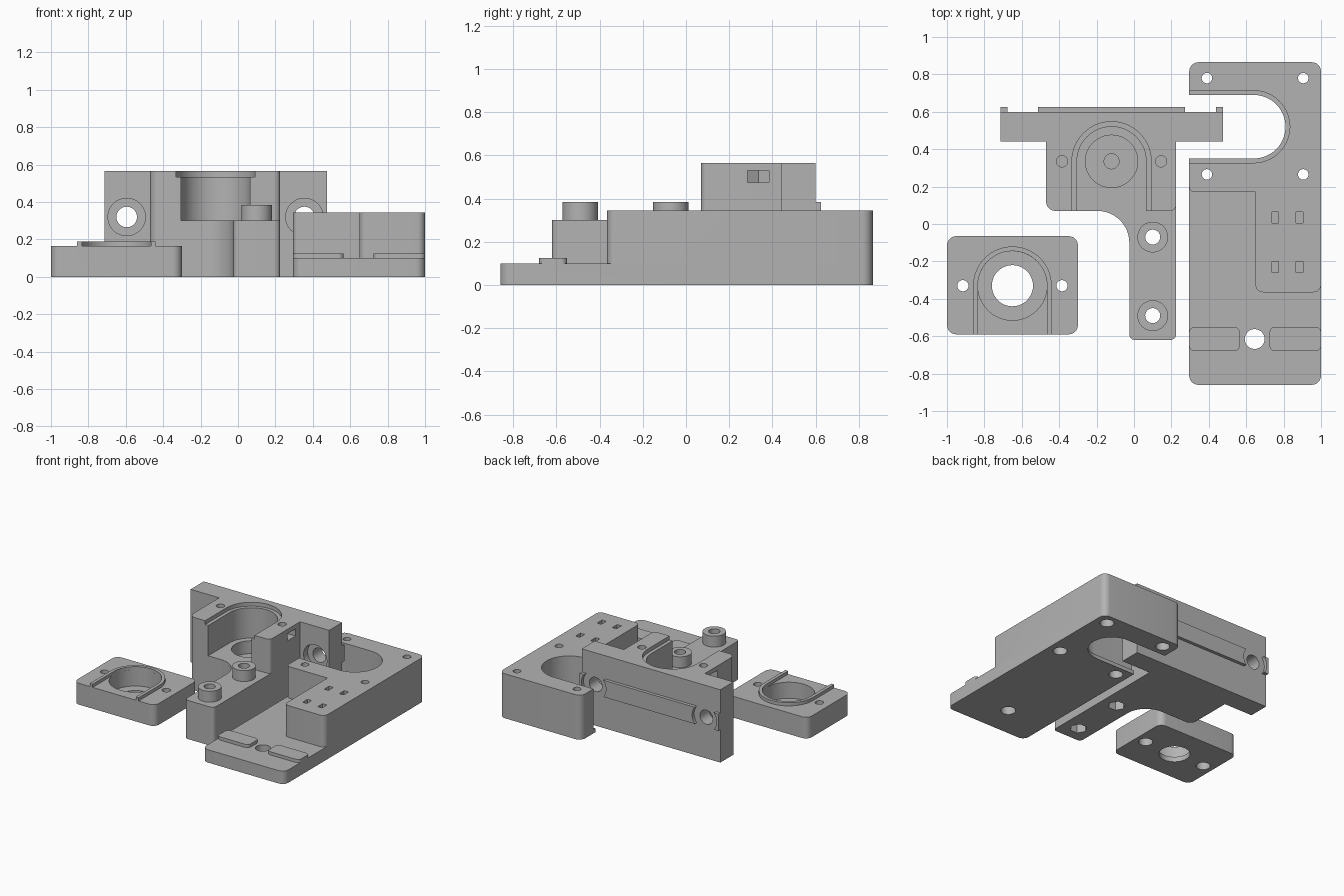
import bpy, bmesh
from math import sin, cos, pi, radians
from mathutils import Vector, Matrix

if "Cube" in bpy.data.objects:
    bpy.data.objects.remove(bpy.data.objects["Cube"])

grey = bpy.data.materials.new("plain_grey")
grey.use_nodes = True
grey.diffuse_color = (0.45, 0.45, 0.45, 1)
grey.node_tree.nodes["Principled BSDF"].inputs["Base Color"].default_value = (0.45, 0.45, 0.45, 1)


def prism(name, points, z0, z1):
    """Extrude a plan outline from z0 to z1."""
    bm = bmesh.new()
    face = bm.faces.new([bm.verts.new((p[0], p[1], z0)) for p in points])
    top = bmesh.ops.extrude_face_region(bm, geom=[face])["geom"]
    moved = [v for v in top if isinstance(v, bmesh.types.BMVert)]
    bmesh.ops.translate(bm, verts=moved, vec=(0, 0, z1 - z0))
    bmesh.ops.recalc_face_normals(bm, faces=bm.faces)
    mesh = bpy.data.meshes.new(name)
    bm.to_mesh(mesh)
    bm.free()
    mesh.materials.append(grey)
    ob = bpy.data.objects.new(name, mesh)
    bpy.context.collection.objects.link(ob)
    return ob


def rounded(name, corners, z0, z1, steps=8):
    """Prism whose square corners (x, y, radius) are filleted."""
    pts = []
    for i, (x, y, r) in enumerate(corners):
        p = Vector((x, y))
        if r == 0:
            pts.append(p)
            continue
        u = (Vector(corners[i - 1][:2]) - p).normalized()
        v = (Vector(corners[(i + 1) % len(corners)][:2]) - p).normalized()
        for k in range(steps + 1):
            t = pi / 2 * k / steps
            pts.append(p + r * (u + v - v * cos(t) - u * sin(t)))
    return prism(name, pts, z0, z1)


def slab(name, x0, x1, y0, y1, z0, z1, r=0):
    return rounded(name, [(x0, y0, r), (x1, y0, r), (x1, y1, r), (x0, y1, r)], z0, z1)


def disc(x, y, r, z0, z1, sides=48):
    ring = [2 * pi * k / sides for k in range(sides)]
    return prism("disc", [(x + r * cos(a), y + r * sin(a)) for a in ring], z0, z1)


def disc_y(x, z, r, y0, y1):
    """Cylinder lying along y."""
    ob = disc(0, 0, r, -y1, -y0)
    ob.data.transform(Matrix.Translation((x, 0, z)) @ Matrix.Rotation(pi / 2, 4, 'X'))
    return ob


def u_shape(x, y, r, leg, z0, z1, to_left=False):
    """Half disc with straight legs running to the front, or to -x."""
    pts = [(r * cos(pi * k / 32), r * sin(pi * k / 32)) for k in range(33)]
    pts += [(-r, -leg), (r, -leg)]
    if to_left:
        pts = [(b, -a) for a, b in pts]
    return prism("u_shape", [(x + a, y + b) for a, b in pts], z0, z1)


def combine(ob, tools, operation):
    for tool in tools:
        mod = ob.modifiers.new("boolean", 'BOOLEAN')
        mod.operation, mod.solver, mod.object = operation, 'EXACT', tool
        bpy.context.view_layer.objects.active = ob
        bpy.ops.object.modifier_apply(modifier=mod.name)
        bpy.data.objects.remove(tool)


def add(ob, *tools):
    combine(ob, tools, 'UNION')


def cut(ob, *tools):
    combine(ob, tools, 'DIFFERENCE')


# Bearing cover: plate, raised U rim, stepped bore, two screw holes
cover = slab("bearing_cover", -1, -0.3, -0.59, -0.065, 0, 0.165, 0.05)
cx, cy = -0.65, -0.33
add(cover, u_shape(cx, cy, 0.21, 0.26, 0.1, 0.19))
cut(cover, u_shape(cx, cy, 0.185, 0.4, 0.165, 0.3),
    disc(cx, cy, 0.185, 0.04, 0.3), disc(cx, cy, 0.11, -0.1, 0.3))
for side in (-1, 1):
    x = cx + side * 0.265
    cut(cover, disc(x, cy, 0.03, -0.1, 0.3), disc(x, cy, 0.05, -0.1, 0.06))

# Bearing carriage: low body with arm, tall body, back wall, rib
carriage = rounded("bearing_carriage", [
    (-0.47, 0.07, 0.05), (-0.025, 0.07, 0.17), (-0.025, -0.62, 0.03),
    (0.225, -0.62, 0.03), (0.225, 0.5, 0), (-0.47, 0.5, 0)], 0, 0.3, 12)
add(carriage,
    rounded("tall_body", [(-0.47, 0.07, 0.05), (0.225, 0.07, 0.03),
                          (0.225, 0.5, 0), (-0.47, 0.5, 0)], 0.3, 0.565),
    slab("back_wall", -0.715, 0.475, 0.44, 0.6, 0, 0.565),
    slab("back_rib", -0.715, 0.475, 0.55, 0.625, 0.255, 0.385))

# Bearing channel and the pocket under it
bx, by = -0.12, 0.335
cut(carriage, u_shape(bx, by, 0.185, 0.4, 0.3, 0.7),
    u_shape(bx, by, 0.212, 0.4, 0.535, 0.7), disc(bx, by, 0.14, 0.2, 0.4),
    disc(bx, by, 0.04, 0.08, 0.3))

# Cover screws with side nut slots, and wall holes with counterbores
for side in (-1, 1):
    x = bx + side * 0.265
    ends = sorted((x, x + side * 0.2))
    cut(carriage, disc(x, by, 0.03, 0.38, 0.7),
        slab("nut_slot", *ends, by - 0.05, by + 0.05, 0.475, 0.53),
        disc(x, by, 0.057, 0.475, 0.53, 6))
    hx = bx + side * 0.475
    cut(carriage, disc_y(hx, 0.32, 0.055, 0.3, 0.8),
        disc_y(hx, 0.32, 0.1, 0.38, 0.49), disc_y(hx, 0.32, 0.105, 0.6, 0.8))

# Arm bosses with through holes and hexagonal nut pockets
for y in (-0.07, -0.49):
    add(carriage, disc(0.1, y, 0.082, 0.25, 0.385))
    cut(carriage, disc(0.1, y, 0.04, -0.1, 0.5), disc(0.1, y, 0.062, -0.1, 0.1, 6))

# Mount base: thin plate, tall L block and two pads
mount = slab("mount_base", 0.295, 1, -0.86, 0.865, 0, 0.1, 0.05)
add(mount, rounded("tall_block", [
    (0.295, 0.17, 0.03), (0.65, 0.17, 0), (0.65, -0.365, 0.04),
    (1, -0.365, 0.04), (1, 0.865, 0.05), (0.295, 0.865, 0.05)], 0.1, 0.345),
    slab("left_pad", 0.295, 0.565, -0.68, -0.55, 0.08, 0.125, 0.03),
    slab("right_pad", 0.725, 1, -0.68, -0.55, 0.08, 0.125, 0.03))

# Motor opening, front hole and corner screw holes
cut(mount, u_shape(0.64, 0.52, 0.193, 0.6, 0.03, 0.5, True),
    u_shape(0.64, 0.52, 0.17, 0.6, -0.1, 0.5, True),
    disc(0.645, -0.615, 0.053, -0.1, 0.3))
for x in (0.39, 0.905):
    for y in (0.265, 0.78):
        cut(mount, disc(x, y, 0.028, -0.1, 0.5), disc(x, y, 0.05, -0.1, 0.1))

# Strap slots joined by tunnels
for y in (0.035, -0.23):
    for x in (0.755, 0.885):
        cut(mount, slab("strap_slot", x - 0.018, x + 0.018, y - 0.03, y + 0.03, 0.24, 0.5))
    cut(mount, slab("strap_tunnel", 0.745, 0.895, y - 0.03, y + 0.03, 0.24, 0.28))

# Smooth round walls, keep edges sharp
bpy.ops.object.select_all(action='DESELECT')
for ob in (cover, carriage, mount):
    ob.select_set(True)
bpy.context.view_layer.objects.active = cover
bpy.ops.object.shade_smooth_by_angle(angle=radians(30))
